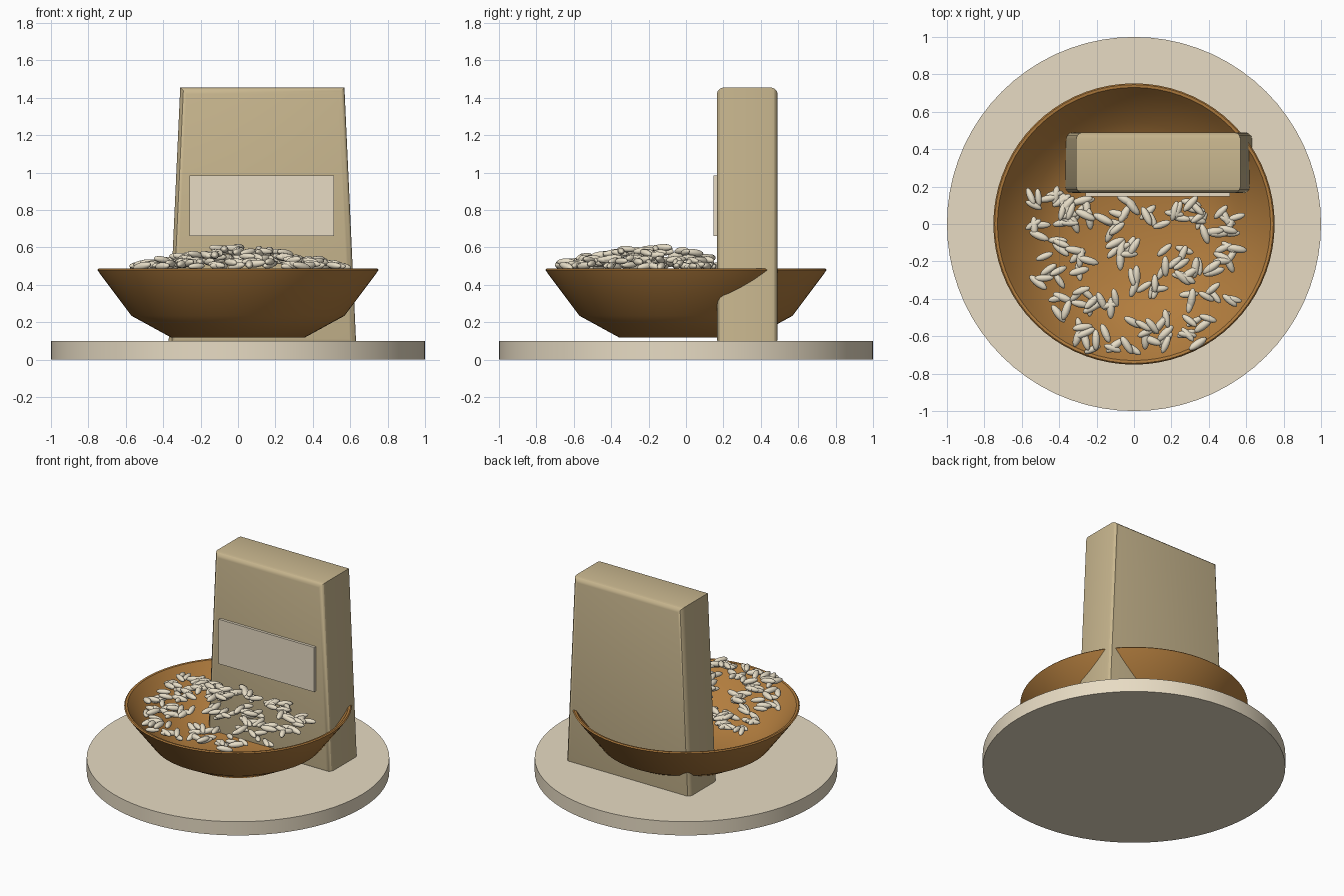
import bpy, bmesh, math, random
from mathutils import Matrix, Vector

if "Cube" in bpy.data.objects:
    bpy.data.objects.remove(bpy.data.objects["Cube"])

random.seed(7)


def material(name, rgb):
    """Flat material from sRGB 0-255 values."""
    m = bpy.data.materials.new(name)
    lin = [((c / 255 + 0.055) / 1.055) ** 2.4 for c in rgb]
    m.diffuse_color = (*lin, 1)
    m.use_nodes = True
    m.node_tree.nodes["Principled BSDF"].inputs["Base Color"].default_value = m.diffuse_color
    return m


CREAM = material("cream", (232, 220, 196))
KRAFT = material("kraft_paper", (201, 183, 143))
WOOD = material("warm_wood", (178, 125, 62))
GRAIN = material("pale_grain", (238, 228, 205))


def finish(name, bm, mat, angle=30):
    bmesh.ops.recalc_face_normals(bm, faces=bm.faces)
    me = bpy.data.meshes.new(name)
    bm.to_mesh(me)
    bm.free()
    ob = bpy.data.objects.new(name, me)
    bpy.context.collection.objects.link(ob)
    me.materials.append(mat)
    bpy.ops.object.select_all(action='DESELECT')
    ob.select_set(True)
    bpy.context.view_layer.objects.active = ob
    bpy.ops.object.shade_smooth_by_angle(angle=math.radians(angle))
    return ob


def lathe(name, profile, mat, steps=72):
    """Spin an (r, z) profile that starts and ends on the axis."""
    bm = bmesh.new()
    vs = [bm.verts.new((r, 0, z)) for r, z in profile]
    es = [bm.edges.new(p) for p in zip(vs, vs[1:])]
    bmesh.ops.spin(bm, geom=vs + es, cent=(0, 0, 0), axis=(0, 0, 1),
                   angle=math.tau, steps=steps)
    bmesh.ops.remove_doubles(bm, verts=bm.verts, dist=1e-4)
    return finish(name, bm, mat)


# round base
lathe("round_base", [(0, 0), (1, 0), (1, 0.1), (0, 0.1)], CREAM)

# bowl with a thin rim
lathe("bowl", [(0, 0.12), (0.36, 0.12), (0.57, 0.235), (0.735, 0.455),
               (0.752, 0.48), (0.745, 0.487), (0.73, 0.485),
               (0.70, 0.445), (0.545, 0.255), (0.345, 0.15), (0, 0.15)], WOOD)

# tapered paper bag: trapezoid extruded in depth, front and back rims rounded
bm = bmesh.new()
outline = [(-0.372, 0.075), (0.632, 0.075), (0.569, 1.455), (-0.309, 1.455)]
face = bm.faces.new([bm.verts.new((x, 0.165, z)) for x, z in outline])
ext = bmesh.ops.extrude_face_region(bm, geom=[face], use_keep_orig=True)
bmesh.ops.translate(bm, vec=(0, 0.325, 0),
                    verts=[g for g in ext["geom"] if isinstance(g, bmesh.types.BMVert)])
rims = [e for e in bm.edges if abs(e.verts[0].co.y - e.verts[1].co.y) < 0.01]
bmesh.ops.recalc_face_normals(bm, faces=bm.faces)
# only the edge loops around the front and back faces are rounded
bmesh.ops.bevel(bm, geom=rims, offset=0.035, segments=3, profile=0.5,
                affect='EDGES', clamp_overlap=True)
finish("paper_bag", bm, KRAFT)

# blank label on the front of the bag
bm = bmesh.new()
bmesh.ops.create_cube(bm, size=1, matrix=Matrix.Translation((0.127, 0.157, 0.823))
                      @ Matrix.Diagonal((0.77, 0.022, 0.325, 1)))
finish("bag_label", bm, CREAM)

# heaped grains, scattered in small clumps over a low mound
clumps = [(-.5, .12), (-.4, .19), (-.38, .1), (-.3, .12), (-.5, -.05), (-.35, -.02),
          (-.25, .05), (-.15, .0), (-.05, .1), (-.12, -.12), (-.02, -.16),
          (-.25, -.15), (-.42, -.15), (-.48, -.28), (-.35, -.28), (-.28, -.38),
          (-.38, -.42), (-.22, -.48), (-.3, -.55), (-.2, -.62), (-.12, -.42),
          (-.07, -.66), (.02, -.58), (.12, -.62), (.14, -.5), (.0, -.3),
          (.08, -.33), (.12, .05), (.22, .06), (.18, -.2), (.26, -.15),
          (.25, -.28), (.32, .08), (.36, .0), (.5, .08), (.48, -.05),
          (.52, -.1), (.49, -.22), (.38, -.26), (.47, -.38), (.34, -.4),
          (.3, -.59), (.36, -.52)]
bm = bmesh.new()
for cx, cy in clumps:
    for _ in range(4):
        a, d = random.uniform(0, math.tau), 0.065 * math.sqrt(random.random())
        x, y = cx + d * math.cos(a), cy + d * math.sin(a)
        if x > -0.4:
            y = min(y, 0.125)
        r = math.hypot(x, y + 0.2)
        z = max(0.5, 0.615 - 0.21 * r + random.uniform(-0.025, 0.012))
        s = random.uniform(0.9, 1.12)
        m = (Matrix.Translation((x, y, z))
             @ Matrix.Rotation(random.uniform(0, math.pi), 4, 'Z')
             @ Matrix.Rotation(random.uniform(-0.2, 0.2), 4, 'Y')
             @ Matrix.Diagonal((0.053 * s, 0.02 * s, 0.019 * s, 1))
             @ Matrix.Rotation(math.pi / 2, 4, 'Y'))
        bmesh.ops.create_uvsphere(bm, u_segments=10, v_segments=7, radius=1, matrix=m)
finish("grains", bm, GRAIN, 60)
